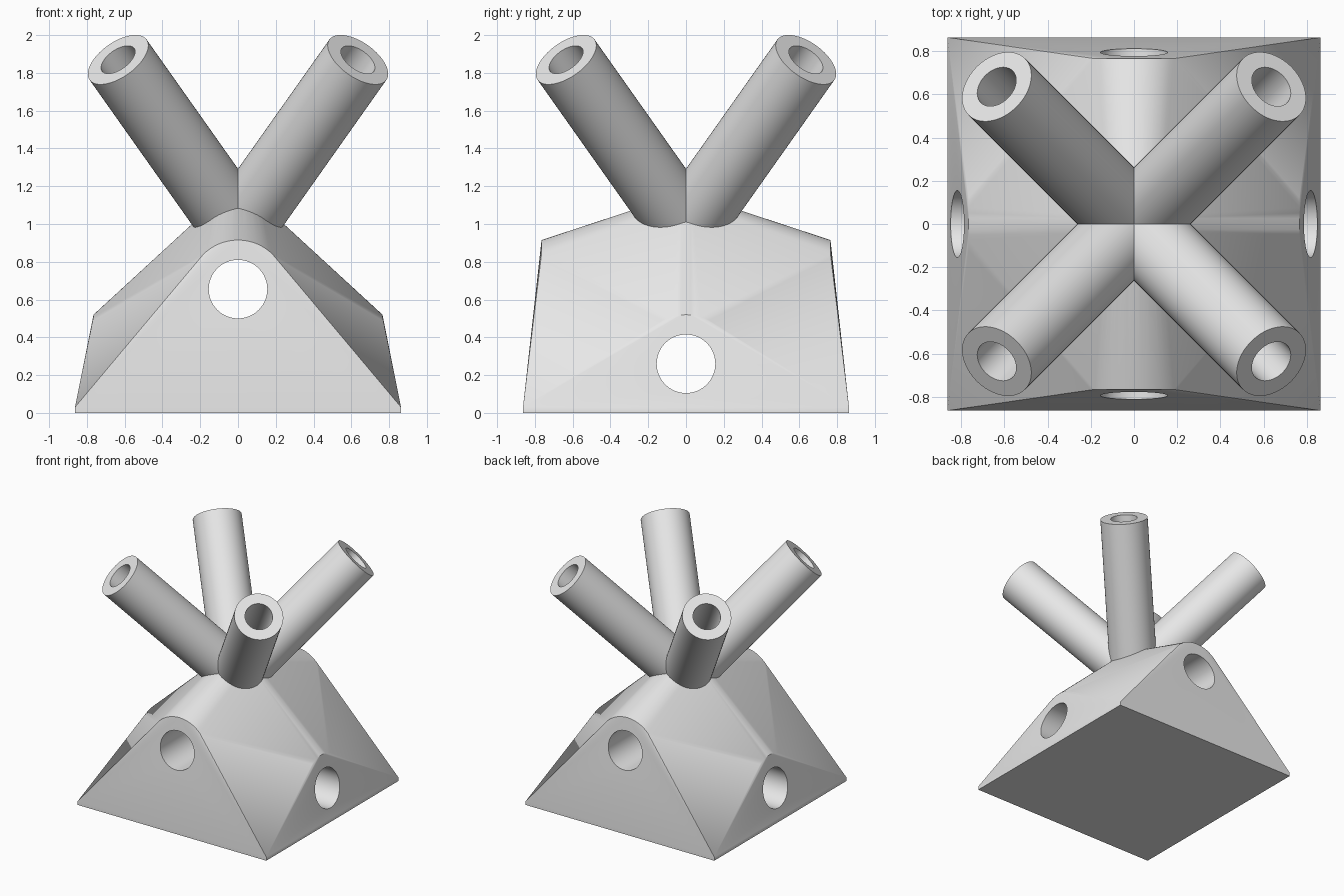
import bpy, bmesh, math
from mathutils import Vector, Matrix

if "Cube" in bpy.data.objects:
    bpy.data.objects.remove(bpy.data.objects["Cube"], do_unlink=True)

grey = bpy.data.materials.new("plain grey")
grey.use_nodes = True
grey.diffuse_color = (0.8, 0.8, 0.8, 1)
grey.node_tree.nodes["Principled BSDF"].inputs["Base Color"].default_value = (0.8, 0.8, 0.8, 1)

HALF, PLATE = 0.863, 0.03            # base plate
REACH, LUG, BORE = 0.765, 0.26, 0.155  # cross bosses and their holes
UPPER, LOWER = 0.655, 0.26           # hole heights (along y, along x)
HUB, TUBE, TUBE_BORE, LENGTH = 0.972, 0.185, 0.104, 1.27
SIDES = 64


def make(name, bm):
    bmesh.ops.recalc_face_normals(bm, faces=bm.faces)
    mesh = bpy.data.meshes.new(name)
    bm.to_mesh(mesh)
    bm.free()
    obj = bpy.data.objects.new(name, mesh)
    obj.data.materials.append(grey)
    bpy.context.collection.objects.link(obj)
    return obj


def activate(obj):
    bpy.ops.object.select_all(action="DESELECT")
    obj.select_set(True)
    bpy.context.view_layer.objects.active = obj


def smooth(obj):
    activate(obj)
    bpy.ops.object.shade_smooth_by_angle(angle=math.radians(30))


def rod(bm, radius, half_length, height, axis):
    turn = Matrix.Rotation(math.pi / 2, 4, "X" if axis == "Y" else "Y")
    bmesh.ops.create_cone(bm, cap_ends=True, segments=SIDES, radius1=radius, radius2=radius,
                          depth=2 * half_length,
                          matrix=Matrix.Translation((0, 0, height)) @ turn)


# Body: a hull around the base plate, two crossing bosses and the hub ball
bm = bmesh.new()
bmesh.ops.create_cube(bm, size=1, matrix=Matrix.Translation((0, 0, PLATE / 2))
                      @ Matrix.Diagonal((2 * HALF, 2 * HALF, PLATE, 1)))
rod(bm, LUG, REACH, UPPER, "Y")
rod(bm, LUG, REACH, LOWER, "X")
bmesh.ops.create_uvsphere(bm, u_segments=SIDES, v_segments=32, radius=TUBE,
                          matrix=Matrix.Translation((0, 0, HUB)))
points = [v.co.copy() for v in bm.verts]
bm.free()
bm = bmesh.new()
for p in points:
    bm.verts.new(p)
bmesh.ops.remove_doubles(bm, verts=bm.verts, dist=0.0001)
bmesh.ops.convex_hull(bm, input=bm.verts)
bmesh.ops.delete(bm, geom=[v for v in bm.verts if not v.link_faces], context="VERTS")
body = make("body", bm)

# Through holes, front to back and side to side
for axis, height in (("Y", UPPER), ("X", LOWER)):
    bm = bmesh.new()
    rod(bm, BORE, 1.2, height, axis)
    cutter = make("hole_cutter", bm)
    cutter.hide_render = True
    cut = body.modifiers.new("hole", "BOOLEAN")
    cut.operation, cut.solver, cut.object = "DIFFERENCE", "EXACT", cutter
    activate(body)
    bpy.ops.object.modifier_apply(modifier=cut.name)
    bpy.data.objects.remove(cutter, do_unlink=True)
smooth(body)

# Four hollow tubes fanning up and outwards from the hub
profile = [(0, 0), (TUBE, 0), (TUBE, LENGTH), (TUBE_BORE, LENGTH), (TUBE_BORE, 0.4), (0, 0.4)]
for depth, y in (("front", -1), ("back", 1)):
    for side, x in (("left", 1), ("right", -1)):
        bm = bmesh.new()
        verts = [bm.verts.new((r, 0, z)) for r, z in profile]
        edges = [bm.edges.new(pair) for pair in zip(verts, verts[1:])]
        bmesh.ops.spin(bm, geom=verts + edges, cent=(0, 0, 0), axis=(0, 0, 1),
                       angle=math.tau, steps=SIDES)
        bmesh.ops.remove_doubles(bm, verts=bm.verts, dist=0.0001)
        aim = Vector((x, y, math.sqrt(2))).to_track_quat("Z", "Y").to_matrix().to_4x4()
        bmesh.ops.transform(bm, verts=bm.verts, matrix=Matrix.Translation((0, 0, HUB)) @ aim)
        smooth(make(f"{depth}_{side}_tube", bm))
